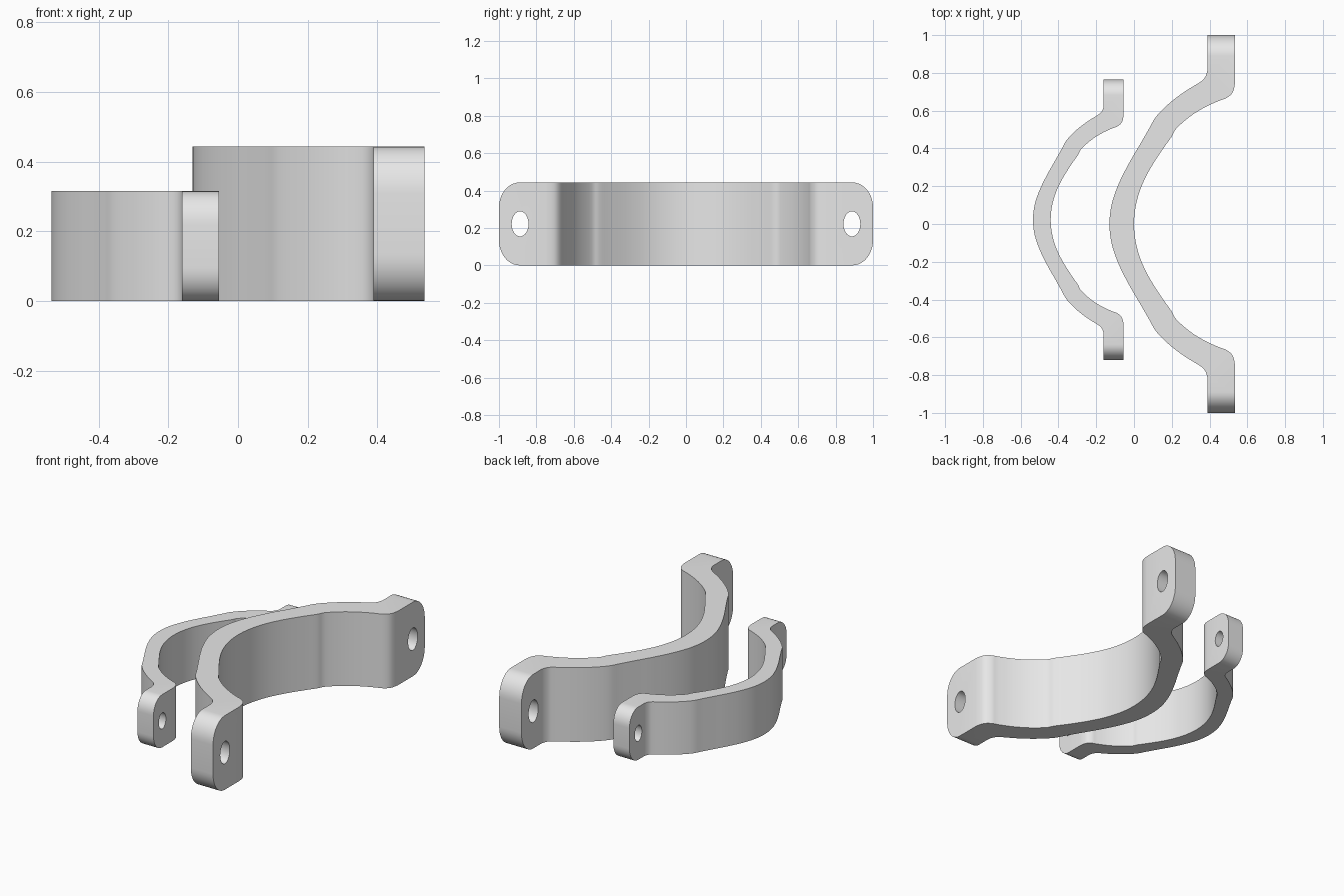
import bpy, math

if "Cube" in bpy.data.objects:
    bpy.data.objects.remove(bpy.data.objects["Cube"])

grey = bpy.data.materials.new("light_grey")
grey.diffuse_color = (0.8, 0.8, 0.8, 1)
grey.use_nodes = True
grey.node_tree.nodes["Principled BSDF"].inputs["Base Color"].default_value = grey.diffuse_color

# Half profiles (x, y) of the strap, from the crown of the arch to the tab end
OUTER = [(-.13, 0), (-.117, .11), (-.078, .22), (-.022, .33), (.025, .41),
         (.08, .505), (.118, .57), (.19, .642), (.27, .702), (.345, .748),
         (.373, .772), (.388, .81), (.388, 1.1)]
INNER = [(0, 0), (.01, .1), (.04, .2), (.09, .3), (.155, .4), (.2, .463),
         (.224, .505), (.295, .568), (.375, .618), (.45, .652), (.49, .667),
         (.522, .697), (.535, .75), (.535, 1.1)]
HEIGHT = .443


def smooth(pts, steps=4):
    """Catmull-Rom curve through the points, mirrored in y; last segment straight."""
    full = [(x, -y) for x, y in pts[:0:-1]] + pts
    out = [full[0]]
    for i in range(1, len(full) - 2):
        a, b, c, d = full[i - 1:i + 3]
        # keep the tabs straight where the curve meets them
        if i == 1:
            a = (b[0], 2 * b[1] - c[1])
        if i == len(full) - 3:
            d = (c[0], 2 * c[1] - b[1])
        for k in range(steps):
            t = k / steps
            out.append(tuple(.5 * (2 * q + (r - p) * t + (2 * p - 5 * q + 4 * r - s) * t * t
                                   + (3 * q - p - 3 * r + s) * t ** 3)
                             for p, q, r, s in zip(a, b, c, d)))
    return out + full[-2:]


def prism(name, loop, depth):
    """Solid between a closed loop of 3D points and its copy moved by depth."""
    n = len(loop)
    verts = loop + [tuple(a + b for a, b in zip(p, depth)) for p in loop]
    faces = [tuple(range(n))[::-1], tuple(range(n, 2 * n))]
    faces += [(i, (i + 1) % n, n + (i + 1) % n, n + i) for i in range(n)]
    mesh = bpy.data.meshes.new(name)
    mesh.from_pydata(verts, [], faces)
    ob = bpy.data.objects.new(name, mesh)
    bpy.context.collection.objects.link(ob)
    return ob


def ellipse(cy, cz, ry, rz, start, sweep, n):
    return [(-1, cy + ry * math.cos(start + sweep * i / n),
             cz + rz * math.sin(start + sweep * i / n)) for i in range(n + 1)]


def clamp(name, scale, offset):
    # arched strap with flat tabs, extruded upward
    loop = [(x, y, -.1) for x, y in smooth(INNER) + smooth(OUTER)[::-1]]
    ob = prism(name, loop, (0, 0, HEIGHT + .2))
    ob.data.materials.append(grey)

    # side outline with rounded tab corners
    ry, rz, q = .11, .135, math.pi / 2
    corners = [(1 - ry, HEIGHT - rz), (ry - 1, HEIGHT - rz), (ry - 1, rz), (1 - ry, rz)]
    outline = [p for i, (y, z) in enumerate(corners)
               for p in ellipse(y, z, ry, rz, i * q, q, 10)]
    cutters = [(prism("outline_cutter", outline, (2, 0, 0)), 'INTERSECT')]

    # bolt holes
    for side in (-1, 1):
        hole = ellipse(side * .887, HEIGHT / 2, .045, .067, 0, 2 * math.pi, 32)[:-1]
        cutters.append((prism("hole_cutter", hole, (2, 0, 0)), 'DIFFERENCE'))

    for cutter, op in cutters:
        cutter.hide_render = True
        cutter.data.materials.append(grey)
        mod = ob.modifiers.new(op.lower(), 'BOOLEAN')
        mod.object, mod.operation, mod.solver = cutter, op, 'EXACT'

    # bake the cuts, then size and place the part
    deps = bpy.context.evaluated_depsgraph_get()
    mesh = bpy.data.meshes.new_from_object(ob.evaluated_get(deps))
    ob.modifiers.clear()
    ob.data = mesh
    for cutter, _ in cutters:
        bpy.data.objects.remove(cutter)
    for v in mesh.vertices:
        v.co = [c * s + o for c, s, o in zip(v.co, scale, offset)]

    bpy.ops.object.select_all(action='DESELECT')
    ob.select_set(True)
    bpy.context.view_layer.objects.active = ob
    bpy.ops.object.shade_smooth_by_angle(angle=math.radians(30))


clamp("large_clamp", (1, 1, 1), (0, 0, 0))
clamp("small_clamp", (.722, .742, .711), (-.441, .022, 0))
